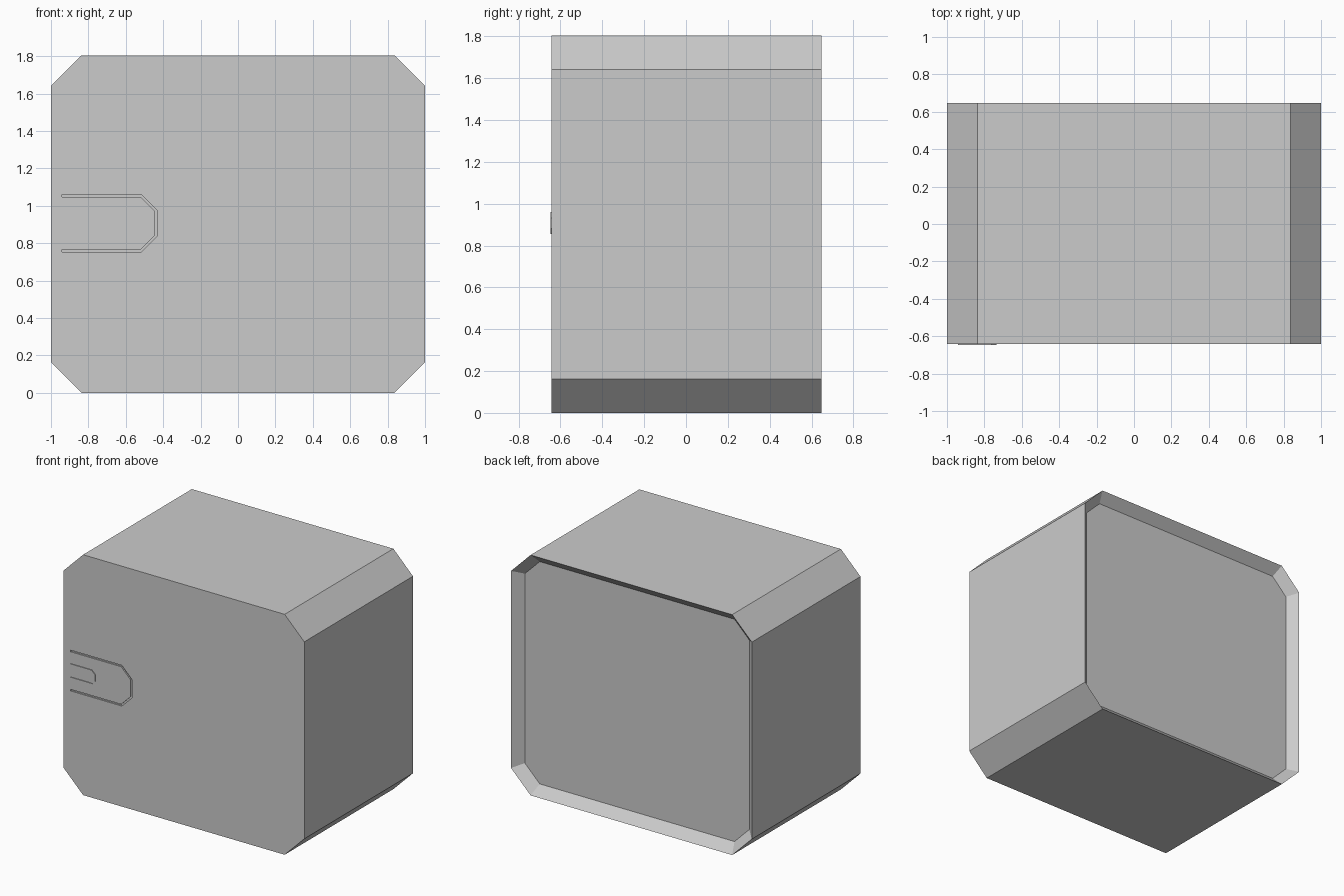
import bpy, bmesh
from mathutils import Vector

if "Cube" in bpy.data.objects:
    bpy.data.objects.remove(bpy.data.objects["Cube"])

FRONT, BACK = -0.642, 0.648
HEIGHT, CHAMFER = 1.805, 0.163
MID = HEIGHT / 2 + 0.005

grey = bpy.data.materials.new("light_grey")
grey.use_nodes = True
grey.diffuse_color = (0.6, 0.6, 0.6, 1)
grey.node_tree.nodes["Principled BSDF"].inputs["Base Color"].default_value = (0.6, 0.6, 0.6, 1)


def prism(name, outline, y0, y1, back_inset=0.0):
    """Extrude an x-z outline from y0 to y1, optionally with a bevelled recess at the back."""
    bm = bmesh.new()
    base = bm.faces.new([bm.verts.new((x, y0, z)) for x, z in outline])
    ext = bmesh.ops.extrude_face_region(bm, geom=[base])["geom"]
    bmesh.ops.translate(bm, vec=(0, y1 - y0, 0),
                        verts=[v for v in ext if isinstance(v, bmesh.types.BMVert)])
    bmesh.ops.recalc_face_normals(bm, faces=bm.faces)
    if back_inset:
        panel = max(bm.faces, key=lambda f: f.calc_center_median().y)
        bmesh.ops.inset_region(bm, faces=[panel], thickness=back_inset, use_even_offset=True)
        bmesh.ops.translate(bm, vec=(0, -back_inset, 0), verts=panel.verts)
        bmesh.ops.recalc_face_normals(bm, faces=bm.faces)
    mesh = bpy.data.meshes.new(name)
    bm.to_mesh(mesh)
    bm.free()
    mesh.materials.append(grey)
    obj = bpy.data.objects.new(name, mesh)
    bpy.context.collection.objects.link(obj)
    return obj


def u_band(left, right, half, cut, width):
    """Outline of a U-shaped band with chamfered corners, open to the left."""
    def upper(w):
        c = cut - w * 0.6
        return [(left, half - w), (right - w - c, half - w), (right - w, half - w - c)]

    def loop(w):
        top = upper(w)
        return top + [(x, -z) for x, z in reversed(top)]
    return [(x, z + MID) for x, z in loop(0) + loop(width)[::-1]]


# Chamfered cabinet body with a recessed back panel
h, c = HEIGHT, CHAMFER
body = prism("cabinet_body",
             [(-1 + c, 0), (1 - c, 0), (1, c), (1, h - c),
              (1 - c, h), (-1 + c, h), (-1, h - c), (-1, c)],
             FRONT, BACK, back_inset=0.068)

# Engraved groove around the latch
cutter = prism("groove_cutter", u_band(-0.94, -0.433, 0.153, 0.083, 0.012),
               FRONT - 0.02, FRONT + 0.01)
cutter.hide_render = True
mod = body.modifiers.new("groove", 'BOOLEAN')
mod.operation = 'DIFFERENCE'
mod.solver = 'EXACT'
mod.object = cutter
bpy.context.view_layer.objects.active = body
bpy.ops.object.modifier_apply(modifier=mod.name)
bpy.data.objects.remove(cutter)

# Fine raised rib in the middle of the latch
prism("latch_rib", u_band(-0.94, -0.735, 0.053, 0.028, 0.006), FRONT - 0.006, FRONT + 0.002)
